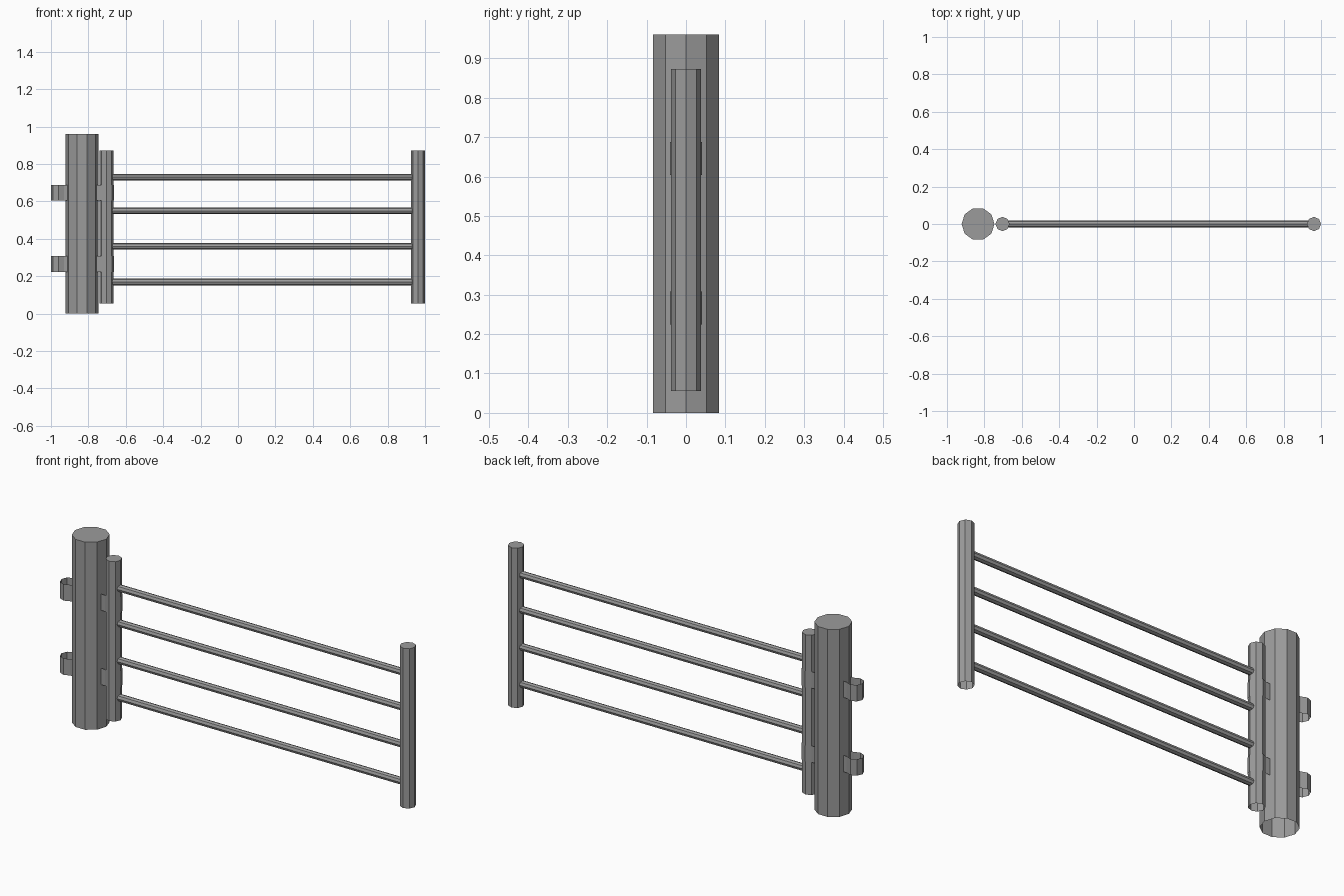
import bpy, bmesh
from math import cos, sin, radians, pi
from mathutils import Matrix

cube = bpy.data.objects.get("Cube")
if cube:
    bpy.data.objects.remove(cube, do_unlink=True)

# Single plain grey metal
grey = bpy.data.materials.new("grey_metal")
grey.use_nodes = True
colour = (0.33, 0.33, 0.33, 1)
grey.diffuse_color = colour
grey.node_tree.nodes["Principled BSDF"].inputs["Base Color"].default_value = colour

POST_X, HINGE_X, END_X = -0.834, -0.703, 0.962


def add_object(name, bm):
    mesh = bpy.data.meshes.new(name)
    bm.to_mesh(mesh)
    bm.free()
    mesh.materials.append(grey)
    obj = bpy.data.objects.new(name, mesh)
    bpy.context.collection.objects.link(obj)
    return obj


def prism(bm, sides, radius, length, top=False):
    """Upright tube standing on z = 0, with an optional top cap."""
    ring = [(radius * cos(2 * pi * i / sides), radius * sin(2 * pi * i / sides))
            for i in range(sides)]
    low = [bm.verts.new((x, y, 0)) for x, y in ring]
    high = [bm.verts.new((x, y, length)) for x, y in ring]
    for i in range(sides):
        j = (i + 1) % sides
        bm.faces.new((low[i], low[j], high[j], high[i]))
    if top:
        bm.faces.new(high)


def post(name, x, sides, radius, bottom, height):
    bm = bmesh.new()
    prism(bm, sides, radius, height - bottom, top=True)
    add_object(name, bm).location = (x, 0, bottom)


# Uprights, open underneath
post("main_post", POST_X, 10, 0.088, 0, 0.96)
post("hinge_post", HINGE_X, 8, 0.038, 0.055, 0.873)
post("end_post", END_X, 8, 0.038, 0.055, 0.873)

# Horizontal rails between the gate uprights
for n, z in enumerate((0.17, 0.36, 0.55, 0.73), 1):
    bm = bmesh.new()
    prism(bm, 8, 0.018, END_X - HINGE_X)
    bmesh.ops.rotate(bm, verts=bm.verts, matrix=Matrix.Rotation(pi / 2, 3, 'Y'))
    add_object(f"rail_{n}", bm).location = (HINGE_X, 0, z)


# Hinge straps: thin bands looped round the hinge post and past the main post
def strap(name, bottom, height):
    radius = 0.041
    right = [(HINGE_X + radius * cos(radians(a)), radius * sin(radians(a)))
             for a in range(-135, 136, 45)]
    left = [(-0.959 - radius * cos(radians(a)), -radius * sin(radians(a)))
            for a in range(-135, 136, 45)]
    outline = right + left
    bm = bmesh.new()
    low = [bm.verts.new((x, y, bottom)) for x, y in outline]
    high = [bm.verts.new((x, y, bottom + height)) for x, y in outline]
    for i in range(len(outline)):
        j = (i + 1) % len(outline)
        bm.faces.new((low[i], low[j], high[j], high[i]))
    add_object(name, bm)


strap("lower_strap", 0.224, 0.084)
strap("upper_strap", 0.604, 0.084)
